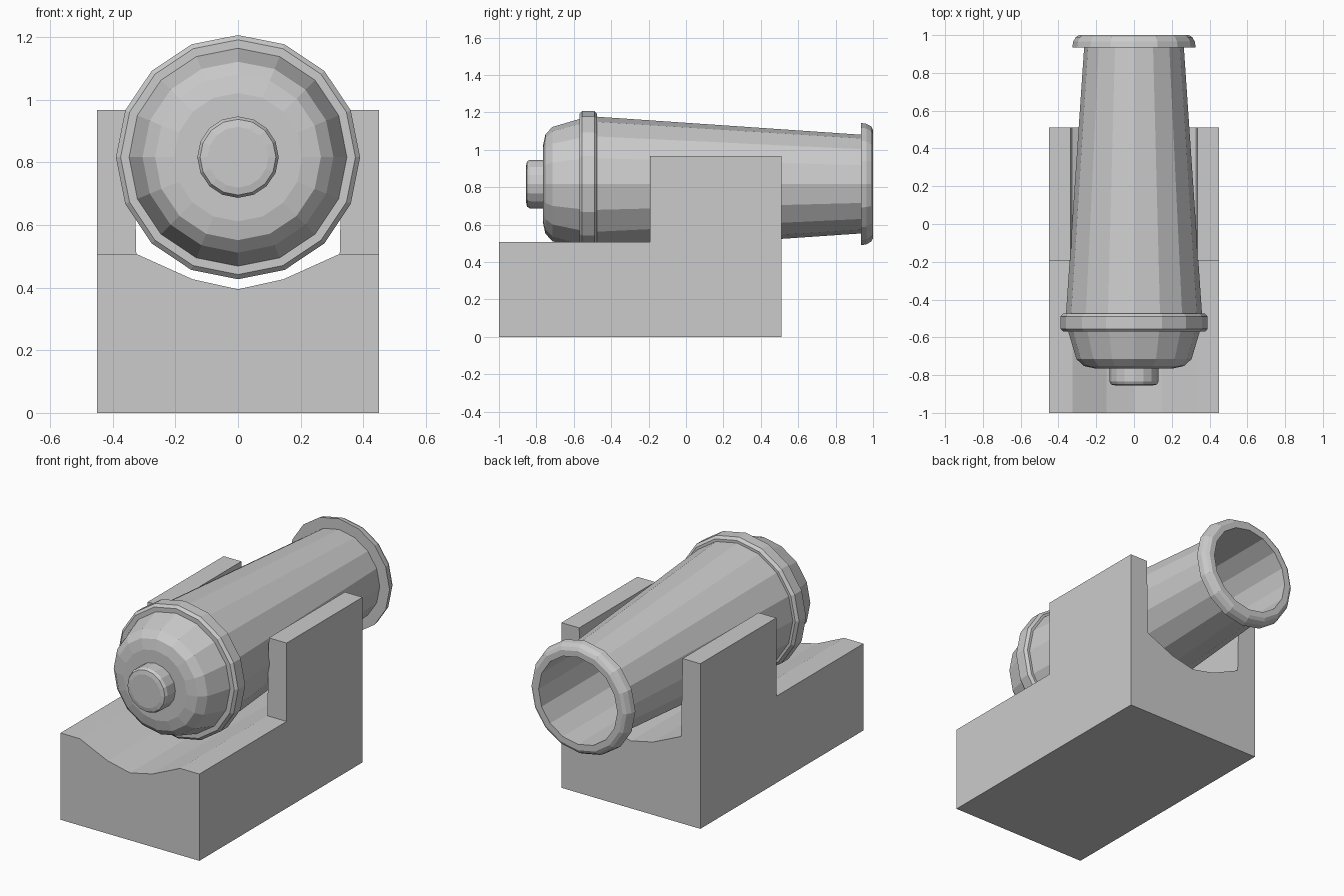
import bpy, bmesh, math

if "Cube" in bpy.data.objects:
    bpy.data.objects.remove(bpy.data.objects["Cube"])

AXIS_Z = 0.817   # height of the barrel axis
SIDES = 16


def finish(name, bm):
    bmesh.ops.recalc_face_normals(bm, faces=bm.faces)
    mesh = bpy.data.meshes.new(name)
    bm.to_mesh(mesh)
    bm.free()
    obj = bpy.data.objects.new(name, mesh)
    bpy.context.collection.objects.link(obj)
    return obj


def lathe(name, profile):
    """Revolve (y, radius) points about the barrel axis, capping both ends."""
    bm = bmesh.new()
    rings = []
    for y, r in profile:
        rings.append([bm.verts.new((r * math.sin(2 * math.pi * i / SIDES), y,
                                    AXIS_Z + r * math.cos(2 * math.pi * i / SIDES)))
                      for i in range(SIDES)])
    for a, b in zip(rings, rings[1:]):
        for i in range(SIDES):
            j = (i + 1) % SIDES
            bm.faces.new((a[i], a[j], b[j], b[i]))
    bm.faces.new(rings[0])
    bm.faces.new(rings[-1])
    return finish(name, bm)


# Barrel: rounded breech, reinforcing band, taper, flared muzzle and hollow bore
lathe("barrel", [
    (-0.765, 0.205), (-0.752, 0.265), (-0.715, 0.305), (-0.57, 0.348),
    (-0.57, 0.375), (-0.555, 0.39), (-0.49, 0.39), (-0.475, 0.375),
    (-0.475, 0.36), (0.935, 0.264),
    (0.935, 0.327), (0.965, 0.322), (0.99, 0.308), (1.0, 0.29),
    (1.0, 0.255), (-0.5, 0.255)])

# Knob on the breech
lathe("breech_knob", [
    (-0.855, 0.097), (-0.85, 0.121), (-0.835, 0.13), (-0.76, 0.13)])

# Base: grooved bed in two lengths
half = [(0.145, 0.427), (0.325, 0.508), (0.45, 0.508), (0.45, 0.0)]
section = [(-x, z) for x, z in reversed(half)] + [(0, 0.395)] + half
bm = bmesh.new()
rings = [[bm.verts.new((x, y, z)) for x, z in section] for y in (-1.0, -0.193, 0.51)]
n = len(section)
for a, b in zip(rings, rings[1:]):
    for i in range(n):
        j = (i + 1) % n
        bm.faces.new((a[i], a[j], b[j], b[i]))
bm.faces.new(rings[0])
bm.faces.new(rings[-1])

# Cheek walls raised from the two rear shoulders of the bed
shoulders = []
for f in bm.faces:
    c = f.calc_center_median()
    if len(f.verts) == 4 and c.y > 0 and abs(c.z - 0.508) < 0.001:
        shoulders.append(f)
raised = bmesh.ops.extrude_face_region(bm, geom=shoulders)["geom"]
for v in raised:
    if isinstance(v, bmesh.types.BMVert):
        v.co.z = 0.967
        if abs(v.co.x) < 0.4:
            v.co.x = math.copysign(0.335, v.co.x)
# Drop any shoulder faces left inside the walls
inner = [f for f in bm.faces if f.calc_center_median().y > 0
         and all(abs(v.co.z - 0.508) < 0.001 for v in f.verts)]
bmesh.ops.delete(bm, geom=inner, context='FACES_ONLY')
finish("carriage_base", bm)
